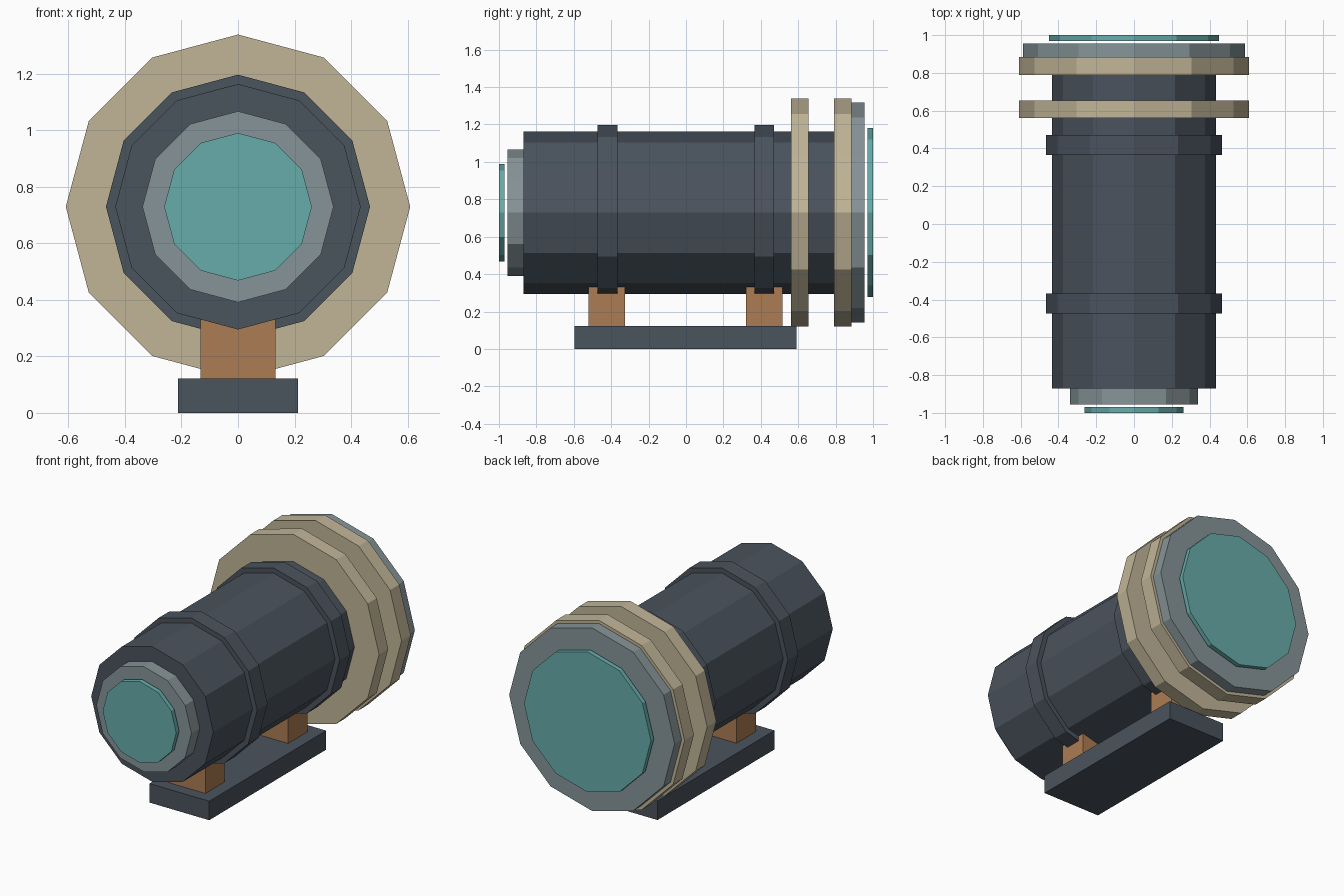
import bpy
import bmesh
from math import pi
from mathutils import Matrix, Vector

cube = bpy.data.objects.get("Cube")
if cube:
    bpy.data.objects.remove(cube, do_unlink=True)

AXIS_Z = 0.729  # height of the barrel's axis


def make_material(name, rgb):
    """Flat material from 0-255 screen values, stored as linear."""
    linear = [((c / 255 + 0.055) / 1.055) ** 2.4 for c in rgb] + [1]
    mat = bpy.data.materials.new(name)
    mat.use_nodes = True
    mat.diffuse_color = linear
    mat.node_tree.nodes["Principled BSDF"].inputs["Base Color"].default_value = linear
    return mat


slate = make_material("dark slate", (74, 83, 93))
sand = make_material("sand", (193, 181, 151))
grey = make_material("blue grey", (134, 148, 152))
teal = make_material("teal glass", (103, 172, 171))
copper = make_material("copper brown", (172, 124, 83))


def finish(name, bm, mat):
    mesh = bpy.data.meshes.new(name)
    bm.to_mesh(mesh)
    bm.free()
    mesh.materials.append(mat)
    obj = bpy.data.objects.new(name, mesh)
    bpy.context.collection.objects.link(obj)


def drum(name, radius, y0, y1, mat):
    """Twelve-sided drum lying along y on the barrel axis."""
    bm = bmesh.new()
    place = Matrix.Translation((0, (y0 + y1) / 2, AXIS_Z)) @ Matrix.Rotation(pi / 2, 4, "X")
    bmesh.ops.create_cone(bm, cap_ends=True, segments=12, radius1=radius,
                          radius2=radius, depth=y1 - y0, matrix=place)
    finish(name, bm, mat)


def box(name, low, high, mat):
    low, high = Vector(low), Vector(high)
    bm = bmesh.new()
    place = Matrix.Translation((low + high) / 2) @ Matrix.Diagonal((*(high - low), 1))
    bmesh.ops.create_cube(bm, size=1, matrix=place)
    finish(name, bm, mat)


# Barrel with its two clamp bands
drum("barrel", 0.434, -0.87, 0.86, slate)
drum("front_band", 0.467, -0.473, -0.367, slate)
drum("rear_band", 0.467, 0.365, 0.471, slate)

# Small end
drum("front_collar", 0.338, -0.955, -0.87, grey)
drum("front_lens", 0.261, -1.0, -0.97, teal)

# Large end
drum("inner_flange", 0.609, 0.562, 0.655, sand)
drum("outer_flange", 0.609, 0.79, 0.884, sand)
drum("rear_collar", 0.588, 0.884, 0.955, grey)
drum("rear_lens", 0.451, 0.97, 1.0, teal)

# Stand
box("base", (-0.212, -0.595, 0), (0.212, 0.592, 0.122), slate)
box("front_support", (-0.132, -0.52, 0.122), (0.132, -0.325, 0.36), copper)
box("rear_support", (-0.132, 0.32, 0.122), (0.132, 0.515, 0.36), copper)
